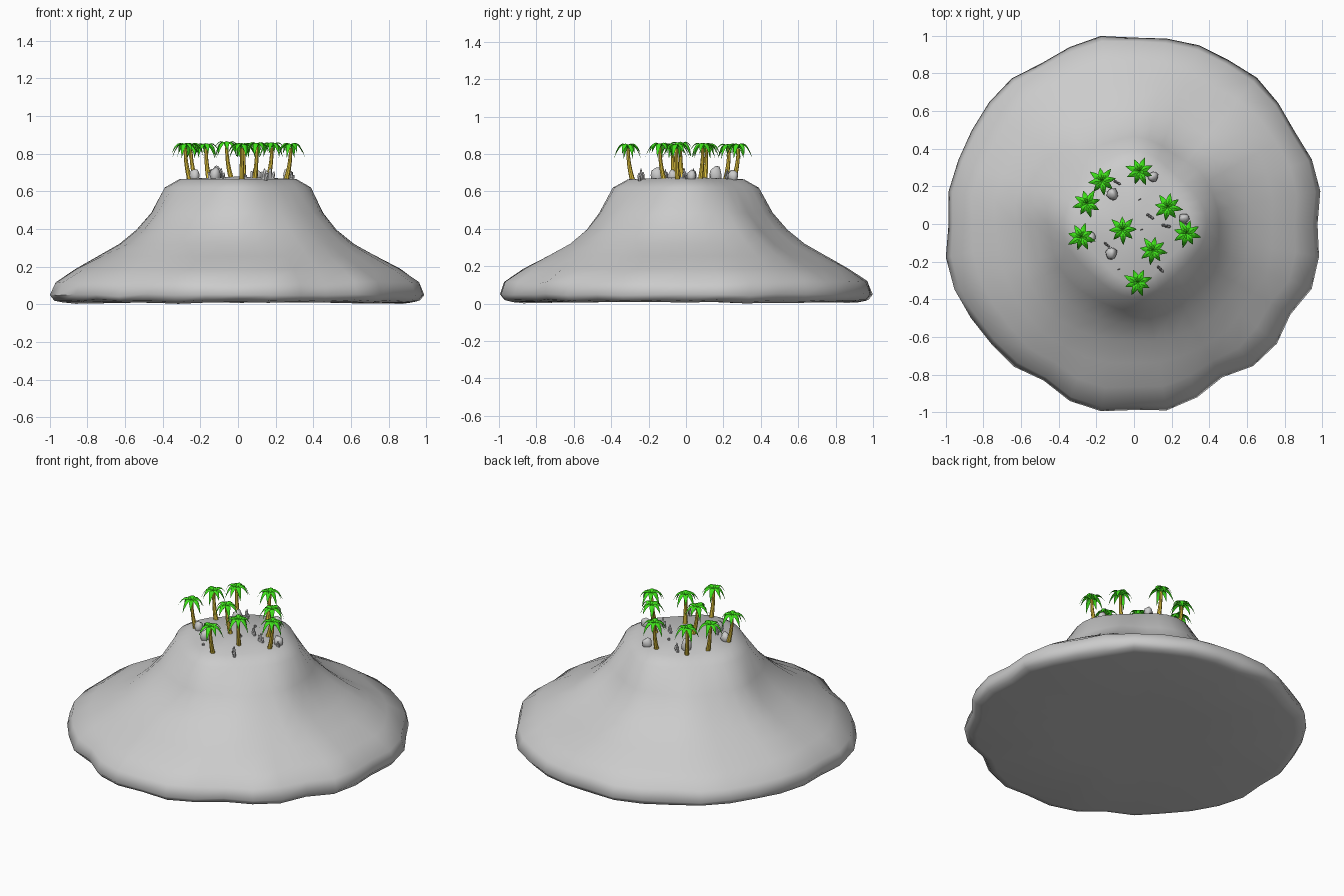
import bpy, bmesh, math, random
from math import sin, cos, pi, exp, atan2, hypot
from mathutils import Vector, noise

random.seed(4)
if "Cube" in bpy.data.objects:
    bpy.data.objects.remove(bpy.data.objects["Cube"], do_unlink=True)


def material(name, rgb):
    m = bpy.data.materials.new(name)
    m.use_nodes = True
    m.diffuse_color = (*rgb, 1)
    bsdf = m.node_tree.nodes["Principled BSDF"]
    bsdf.inputs["Base Color"].default_value = (*rgb, 1)
    bsdf.inputs["Roughness"].default_value = 0.8
    return m


STONE = material("stone grey", (0.6, 0.6, 0.6))
LEAF = material("palm green", (0.05, 0.78, 0.01))
BARK = material("trunk yellow", (0.8, 0.58, 0.05))


def to_mesh(name, bm, mat):
    mesh = bpy.data.meshes.new(name)
    bm.to_mesh(mesh)
    bm.free()
    mesh.materials.append(mat)
    return mesh


def place(name, mesh, loc=(0, 0, 0), turn=0, scale=(1, 1, 1), smooth=None):
    ob = bpy.data.objects.new(name, mesh)
    bpy.context.collection.objects.link(ob)
    ob.location, ob.scale = loc, scale
    ob.rotation_euler.z = turn
    if smooth:
        bpy.ops.object.select_all(action="DESELECT")
        ob.select_set(True)
        bpy.context.view_layer.objects.active = ob
        bpy.ops.object.shade_smooth_by_angle(angle=math.radians(smooth))


def skin(bm, rings):
    """Bridge closed rings of vertices, cap both ends and face outward."""
    n = len(rings[0])
    for a, b in zip(rings, rings[1:]):
        for i in range(n):
            j = (i + 1) % n
            bm.faces.new((a[i], a[j], b[j], b[i]))
    for ring in (rings[0], rings[-1]):
        bm.faces.new(ring)
    bmesh.ops.recalc_face_normals(bm, faces=bm.faces)


# Mountain: radius and height from the base up to the flat summit
PROFILE = [(0.4, 0.012), (0.93, 0.008), (0.975, 0.018), (1.0, 0.05), (0.975, 0.115),
           (0.87, 0.187), (0.74, 0.255), (0.62, 0.32), (0.53, 0.395), (0.46, 0.485),
           (0.39, 0.62), (0.31, 0.665), (0.02, 0.677)]
# How far each ring swells or shrinks toward the diagonals
DIAGONAL = [0, 0, 0, 0, 0, 0, 0.02, 0.04, 0.03, -0.02, -0.11, -0.16, 0]
# Shoreline radius in percent, every ten degrees from +x
SHORE = [97.5, 100.5, 100.5, 98.5, 100, 101.5, 100.5, 101, 100, 99, 101.4, 100,
         98.5, 101, 100.5, 99.5, 99.3, 100, 98.5, 101.5, 101.5, 100, 99, 99,
         96, 100, 101, 98.8, 100.5, 98, 94, 98.5, 99, 96, 100.5, 99.8]


def ground(x, y):
    """Height of the upper mountain at a point."""
    r, a = hypot(x, y), atan2(y, x)
    upper = [(p * (1 + d * sin(2 * a) ** 2), z)
             for (p, z), d in zip(PROFILE, DIAGONAL) if z > 0.3]
    for (r0, z0), (r1, z1) in zip(upper, upper[1:]):
        if r0 >= r >= r1:
            return z0 + (z1 - z0) * (r0 - r) / (r0 - r1)
    return PROFILE[-1][1]


def mountain():
    bm = bmesh.new()
    rings = []
    for k, (r, z) in enumerate(PROFILE):
        ring = []
        slope = max(0, sin(pi * (z - 0.1) / 0.56)) if 0.1 < z < 0.66 else 0
        rim = min(1, max(0, (r - 0.6) / 0.35))
        for i, shore in enumerate(SHORE):
            a = 2 * pi * i / len(SHORE)
            # A gully at the back left, broad ribs and a ragged rim
            gully = exp(-((a - 1.0) / 0.25) ** 2)
            ribs = noise.noise(Vector((cos(a), sin(a), z)) * 2.5)
            rough = noise.noise(Vector((cos(a) * 6, sin(a) * 6, z * 20)))
            q = r * (1 + slope * (0.05 * ribs - 0.07 * gully))
            q *= 1 + rim * (shore / 100 - 1) + DIAGONAL[k] * sin(2 * a) ** 2
            h = z
            if 0 < k < 5:
                q += 0.012 * rough * (k != 3)
                h = max(0, z + 0.014 * rough)
            ring.append(bm.verts.new((q * cos(a), q * sin(a), h)))
        rings.append(ring)
    skin(bm, rings)
    place("mountain", to_mesh("mountain", bm, STONE), smooth=60)


# Palm trunk: curved and tapered, with the crown end at the origin
def trunk_mesh():
    bm = bmesh.new()
    rings = []
    for k in range(8):
        t = k / 7
        rad = 0.009 + 0.006 * (1 - t) ** 1.5
        x = 0.028 * (1 - t) ** 2
        rings.append([bm.verts.new((x + rad * cos(pi * i / 4), rad * sin(pi * i / 4),
                                    0.003 - 0.18 * (1 - t))) for i in range(8)])
    skin(bm, rings)
    return to_mesh("palm_trunk", bm, BARK)


# Palm crown: eight arched, folded fronds
def crown_mesh():
    bm = bmesh.new()
    steps = 7
    for f in range(8):
        a = 2 * pi * f / 8
        size = 1 + 0.08 * sin(f * 2.4)
        droop = 0.175 if f % 2 else 0.15
        rows = []
        for k in range(steps + 1):
            t = k / steps
            r = 0.075 * t * size
            z = 0.12 * t - droop * t * t + 0.006
            w = 0.004 * (1 - t) + 0.0125 * sin(pi * t ** 0.85) + 0.0004
            row = []
            for side in (-1, 0, 1):
                y, h = side * w, z - abs(side) * w * 0.35
                row.append(bm.verts.new((r * cos(a) - y * sin(a), r * sin(a) + y * cos(a), h)))
            rows.append(row)
        for p, q in zip(rows, rows[1:]):
            for i in (0, 1):
                bm.faces.new((p[i], q[i], q[i + 1], p[i + 1]))
    return to_mesh("palm_crown", bm, LEAF)


# Boulder: a lumpy ball
def boulder_mesh():
    bm = bmesh.new()
    bmesh.ops.create_icosphere(bm, subdivisions=2, radius=1)
    for v in bm.verts:
        v.co *= 1 + 0.22 * noise.noise(v.co * 1.6)
    return to_mesh("boulder", bm, STONE)


# Stone shards: a cluster of upright pointed slabs
def shard_mesh():
    bm = bmesh.new()
    for x, y, h, lean in ((-0.5, 0.2, 0.7, -0.25), (0, 0, 1, 0.05), (0.55, -0.2, 0.6, 0.3)):
        rings = []
        for z, rad in ((-0.15, 0.38), (0.35, 0.44), (0.75, 0.32), (1, 0.1)):
            rings.append([bm.verts.new((x + lean * z + rad * cos(2 * pi * i / 6),
                                        y + rad * sin(2 * pi * i / 6), z * h))
                          for i in range(6)])
        skin(bm, rings)
    return to_mesh("stone_shards", bm, STONE)


mountain()

# Palms, placed by the crown and leaning outward
PALMS = [(-.17, .23), (.03, .28), (-.25, .11), (.18, .09), (-.28, -.07),
         (-.06, -.03), (.28, -.05), (.10, -.14), (.02, -.31)]
trunk, crown = trunk_mesh(), crown_mesh()
for n, (x, y) in enumerate(PALMS, 1):
    turn = atan2(-y, 0.03 - x)
    z = ground(x + 0.028 * cos(turn), y + 0.028 * sin(turn)) + 0.16
    place(f"palm_trunk_{n}", trunk, (x, y, z), turn, smooth=40)
    place(f"palm_crown_{n}", crown, (x, y, z), turn + n)

# Boulders: x, y, width, height
boulder = boulder_mesh()
for n, (x, y, w, h) in enumerate([(-.115, .16, .034, .068), (.10, .25, .03, .05),
                                  (-.23, -.07, .03, .05), (-.12, -.155, .034, .06),
                                  (.265, .03, .029, .05)], 1):
    place(f"boulder_{n}", boulder, (x, y, ground(x, y) + h * 0.3), n * 1.9,
          (w, w * 0.85, h * 0.7), smooth=60)

# Shards: x, y, width, height
shards = shard_mesh()
for n, (x, y, w, h) in enumerate([(-.09, .22, .02, .055), (-.145, -.11, .018, .05),
                                  (.17, -.01, .024, .055), (.085, .04, .022, .05),
                                  (.14, -.24, .023, .06), (.285, .0, .014, .035),
                                  (.03, .13, .007, .02), (-.08, -.24, .007, .02),
                                  (.04, -.03, .007, .02)], 1):
    place(f"stone_shards_{n}", shards, (x, y, ground(x, y)),
          random.uniform(-0.6, 0.9), (w, w * 0.8, h), smooth=50)
